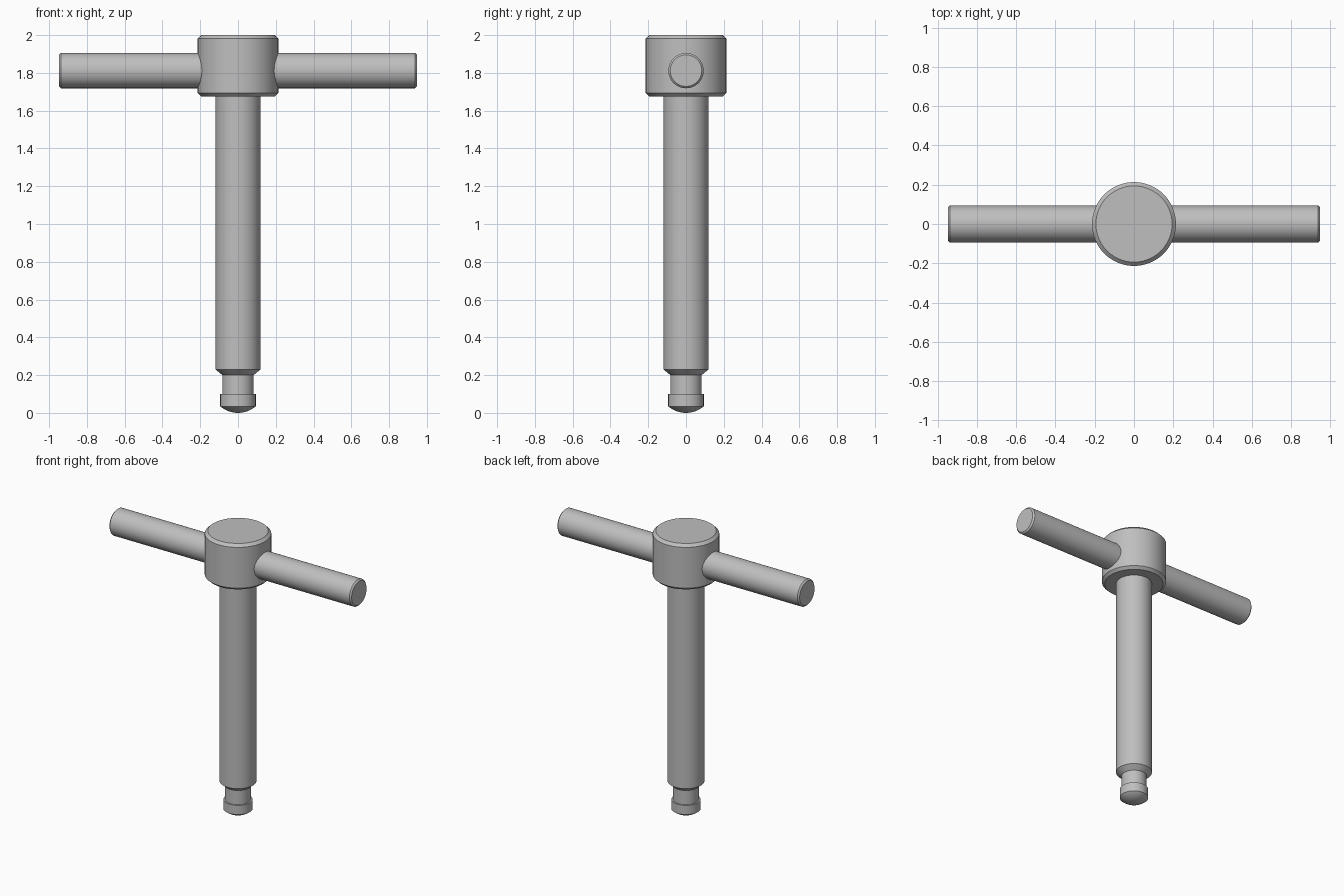
import bpy
import math
from mathutils import Matrix

cube = bpy.data.objects.get("Cube")
if cube:
    bpy.data.objects.remove(cube, do_unlink=True)

steel = bpy.data.materials.new("grey_steel")
steel.use_nodes = True
GREY = (0.52, 0.52, 0.52, 1)
steel.diffuse_color = GREY
steel.node_tree.nodes["Principled BSDF"].inputs["Base Color"].default_value = GREY


def lathe(name, profile, matrix=Matrix(), sides=64):
    """Revolve (radius, height) points around z; zero radius closes an end."""
    verts, faces, rings = [], [], []
    for r, h in profile:
        n = sides if r > 0 else 1
        rings.append(range(len(verts), len(verts) + n))
        for i in range(n):
            a = 2 * math.pi * i / sides
            verts.append(matrix @ Matrix.Rotation(a, 4, "Z") @ Matrix.Translation((r, 0, h)).translation)
    for low, high in zip(rings, rings[1:]):
        for i in range(sides):
            j = (i + 1) % sides
            if len(low) == 1:
                faces.append((low[0], high[j], high[i]))
            elif len(high) == 1:
                faces.append((low[i], low[j], high[0]))
            else:
                faces.append((low[i], low[j], high[j], high[i]))
    mesh = bpy.data.meshes.new(name)
    mesh.from_pydata(verts, [], faces)
    mesh.materials.append(steel)
    obj = bpy.data.objects.new(name, mesh)
    bpy.context.collection.objects.link(obj)
    bpy.ops.object.select_all(action="DESELECT")
    obj.select_set(True)
    bpy.context.view_layer.objects.active = obj
    bpy.ops.object.shade_smooth_by_angle(angle=math.radians(25))
    return obj


# Domed foot, neck and long shaft
foot_r, dome_h = 0.094, 0.035
ball_r = (foot_r ** 2 + dome_h ** 2) / (2 * dome_h)
sweep = math.asin(foot_r / ball_r)
dome = [(ball_r * math.sin(sweep * i / 8), ball_r * (1 - math.cos(sweep * i / 8))) for i in range(9)]
lathe("spindle", dome + [(foot_r, 0.1), (0.083, 0.1), (0.083, 0.2),
                         (0.119, 0.23), (0.119, 1.7), (0, 1.7)])

# Chamfered cylindrical head
lathe("head", [(0, 1.675), (0.194, 1.675), (0.2135, 1.693),
               (0.2135, 1.981), (0.194, 2), (0, 2)])

# Cross handle through the head
bar_r, half, edge = 0.0935, 0.948, 0.01
along_x = Matrix.Translation((0, 0, 1.812)) @ Matrix.Rotation(math.pi / 2, 4, "Y")
lathe("handle_bar", [(0, -half), (bar_r - edge, -half), (bar_r, edge - half),
                     (bar_r, half - edge), (bar_r - edge, half), (0, half)], along_x)
